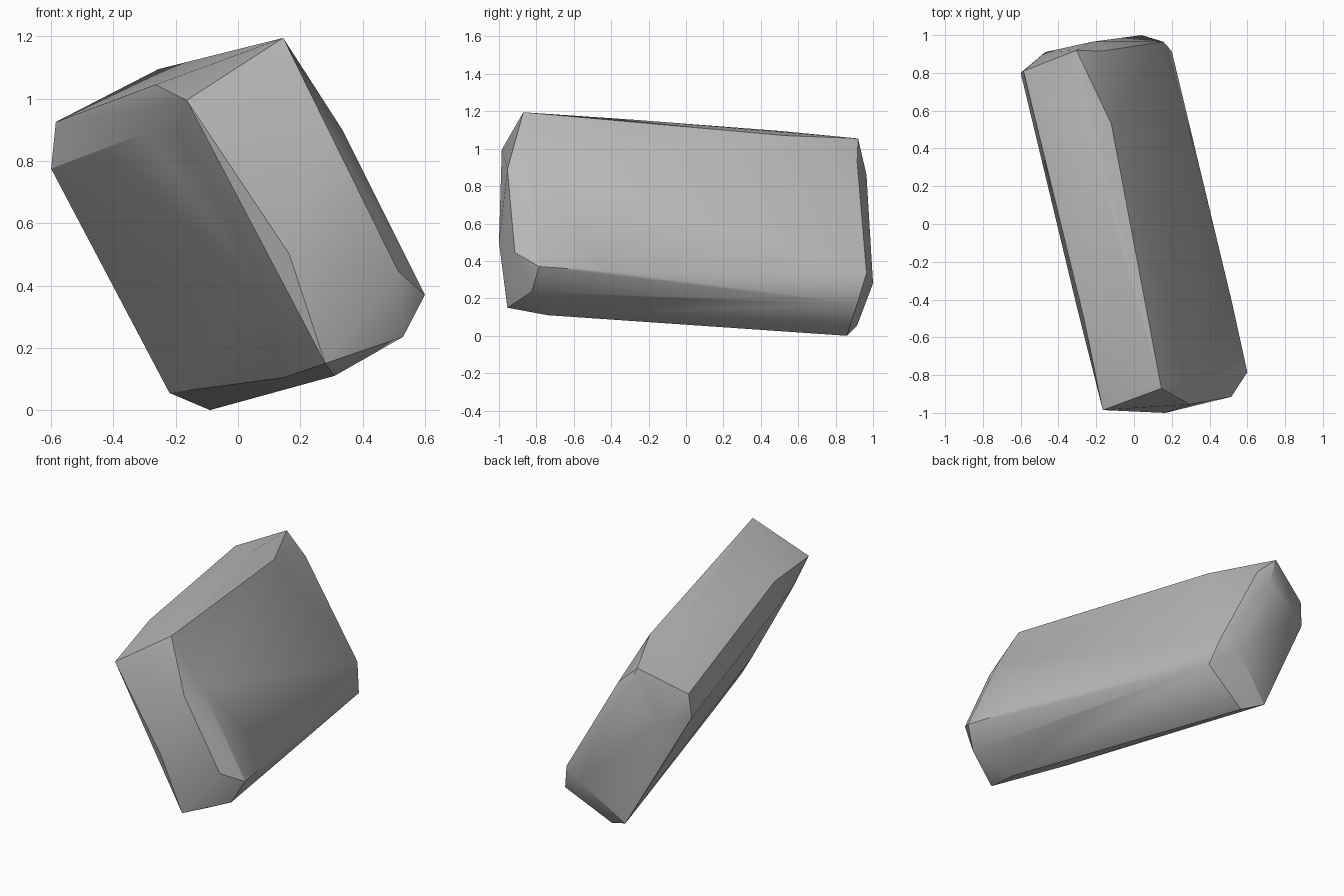
import bpy
import bmesh
import math

cube = bpy.data.objects.get("Cube")
if cube:
    bpy.data.objects.remove(cube, do_unlink=True)

# Stone material
stone = bpy.data.materials.new("stone_grey")
stone.use_nodes = True
colour = (0.48, 0.48, 0.48, 1.0)
stone.diffuse_color = colour
bsdf = stone.node_tree.nodes["Principled BSDF"]
bsdf.inputs["Base Color"].default_value = colour
bsdf.inputs["Roughness"].default_value = 0.9

# Corners of the chipped front end
front_end = [
    (0.145, -0.87, 1.195), (-0.165, -0.985, 0.995), (0.165, -1.0, 0.50),
    (0.28, -0.955, 0.15), (0.515, -0.915, 0.445), (0.295, -0.955, 0.89),
    (0.60, -0.785, 0.37), (0.53, -0.825, 0.235), (0.31, -0.74, 0.11),
    (-0.19, -0.80, 0.885), (0.10, -0.80, 0.36), (0.335, -0.83, 0.90),
]
# Corners of the chipped back end
back_end = [
    (-0.305, 0.92, 1.055), (-0.17, 0.915, 0.93), (-0.585, 0.81, 0.925),
    (-0.60, 0.80, 0.775), (-0.47, 0.91, 0.75), (-0.22, 0.965, 0.86),
    (0.04, 1.0, 0.28), (0.155, 0.965, 0.335), (0.20, 0.915, 0.17),
    (-0.09, 0.86, 0.0), (-0.22, 0.915, 0.055), (-0.425, 0.80, 0.465),
]
# Worn points along the long edges
long_edges = [
    (-0.265, -0.50, 1.045), (-0.30, -0.45, 0.89), (-0.43, 0.10, 0.835),
    (0.0, -0.28, 1.155), (-0.255, 0.50, 1.095), (-0.12, 0.53, 1.07),
    (0.52, -0.42, 0.345), (0.36, 0.20, 0.33), (0.45, -0.40, 0.225),
    (0.37, 0.0, 0.20), (0.15, -0.43, 0.105), (-0.12, 0.50, 0.095),
]

# Leaning stone slab, wrapped tightly around its corners
bm = bmesh.new()
for point in front_end + back_end + long_edges:
    bm.verts.new(point)
bmesh.ops.convex_hull(bm, input=bm.verts[:])
bmesh.ops.delete(bm, geom=[v for v in bm.verts if not v.link_faces], context='VERTS')
bmesh.ops.recalc_face_normals(bm, faces=bm.faces[:])
mesh = bpy.data.meshes.new("rock_slab")
bm.to_mesh(mesh)
bm.free()
mesh.materials.append(stone)

rock = bpy.data.objects.new("rock_slab", mesh)
bpy.context.collection.objects.link(rock)

# Soft faces with crisp chipped edges
bpy.ops.object.select_all(action='DESELECT')
rock.select_set(True)
bpy.context.view_layer.objects.active = rock
bpy.ops.object.shade_smooth_by_angle(angle=math.radians(30))
